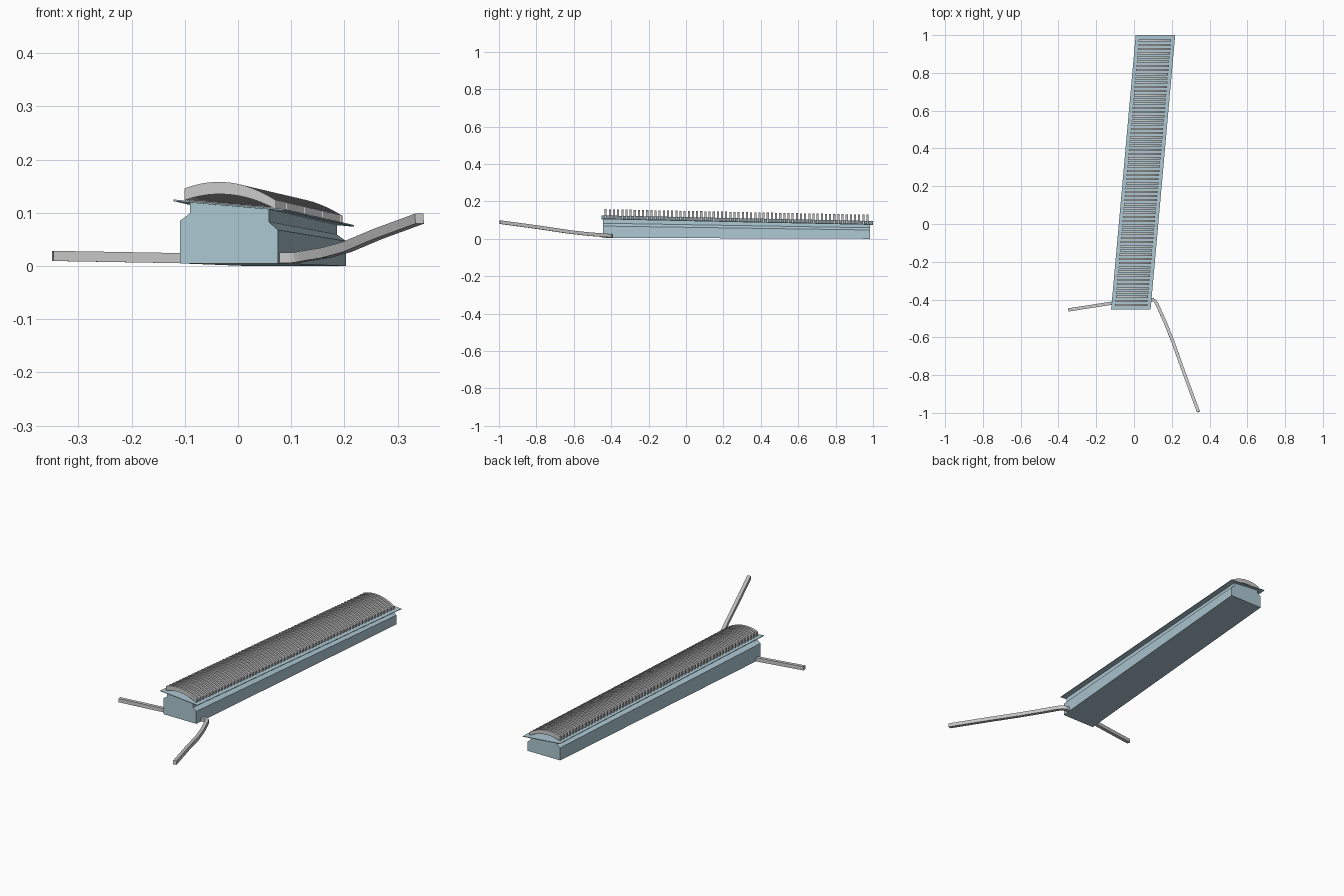
import bpy, bmesh
from mathutils import Vector

if "Cube" in bpy.data.objects:
    bpy.data.objects.remove(bpy.data.objects["Cube"])

blue = bpy.data.materials.new("pale_blue")
blue.diffuse_color = (0.42, 0.58, 0.65, 1)
blue.use_nodes = True
blue.node_tree.nodes["Principled BSDF"].inputs["Base Color"].default_value = blue.diffuse_color


def loft(bm, rings):
    """Skin a list of closed rings and cap both ends."""
    vs = [[bm.verts.new(p) for p in r] for r in rings]
    n = len(rings[0])
    for a, b in zip(vs, vs[1:]):
        for i in range(n):
            j = (i + 1) % n
            bm.faces.new((a[i], a[j], b[j], b[i]))
    bm.faces.new(vs[0][::-1])
    bm.faces.new(vs[-1])


def finish(name, bm, mat=None):
    bmesh.ops.recalc_face_normals(bm, faces=bm.faces[:])
    me = bpy.data.meshes.new(name)
    bm.to_mesh(me)
    bm.free()
    ob = bpy.data.objects.new(name, me)
    bpy.context.collection.objects.link(ob)
    if mat:
        me.materials.append(mat)
    return ob


# Stepped casing, skewed sideways and sloping down to the back
front = [(-0.109, 0.005), (0.075, 0.005), (0.075, 0.068), (0.058, 0.083),
         (0.058, 0.108), (-0.09, 0.122), (-0.09, 0.099), (-0.109, 0.085)]
drops = [0.005, 0.005, 0.021, 0.024, 0.03, 0.03, 0.024, 0.021]
bm = bmesh.new()
loft(bm, [[(x, -0.443, z) for x, z in front],
          [(x + 0.128, 0.983, z - d) for (x, z), d in zip(front, drops)]])
finish("casing", bm, blue)

# Thin overhanging top plate
edge = [(-0.121, 0.122), (0.088, 0.104), (0.088, 0.107), (-0.121, 0.125)]
bm = bmesh.new()
loft(bm, [[(x, -0.452, z) for x, z in edge],
          [(x + 0.13, 1.0, z - 0.03) for x, z in edge]])
finish("top_plate", bm, blue)

# Row of arched fins following the plate
SEG, COUNT, THICK = 12, 64, 0.011


def arch(za, zb, sag):
    pts = []
    for i in range(SEG + 1):
        t = i / SEG
        pts.append((-0.101 + 0.171 * t, za + (zb - za) * t + 4 * sag * t * (1 - t)))
    return pts


outline = arch(0.124, 0.107, 0.019) + arch(0.146, 0.124, 0.022)[::-1]
bm = bmesh.new()
for k in range(COUNT):
    t = k / (COUNT - 1)
    y = -0.435 + t * (0.965 + 0.435)
    s = (y + 0.443) / 1.43
    loft(bm, [[(x + 0.128 * s, yy, z - 0.03 * s) for x, z in outline]
              for yy in (y, y + THICK)])
finish("arched_fins", bm)


# Square pipes swept along a path
def pipe(name, path, w=0.017, h=0.019):
    pts = [Vector(p) for p in path]
    rings = []
    for i, p in enumerate(pts):
        d = (pts[min(i + 1, len(pts) - 1)] - pts[max(i - 1, 0)]).normalized()
        side = d.cross(Vector((0, 0, 1))).normalized()
        up = side.cross(d)
        rings.append([p + side * (a * w / 2) + up * (b * h / 2)
                      for a, b in ((-1, -1), (1, -1), (1, 1), (-1, 1))])
    b = bmesh.new()
    loft(b, rings)
    finish(name, b)


pipe("left_pipe", [(-0.09, -0.415, 0.0145), (-0.348, -0.455, 0.019)])
pipe("right_pipe", [(0.06, -0.402, 0.0155), (0.1, -0.401, 0.0155),
                    (0.112, -0.408, 0.016), (0.122, -0.425, 0.018),
                    (0.165, -0.52, 0.025), (0.205, -0.62, 0.036),
                    (0.262, -0.78, 0.06), (0.341, -0.994, 0.089)])
